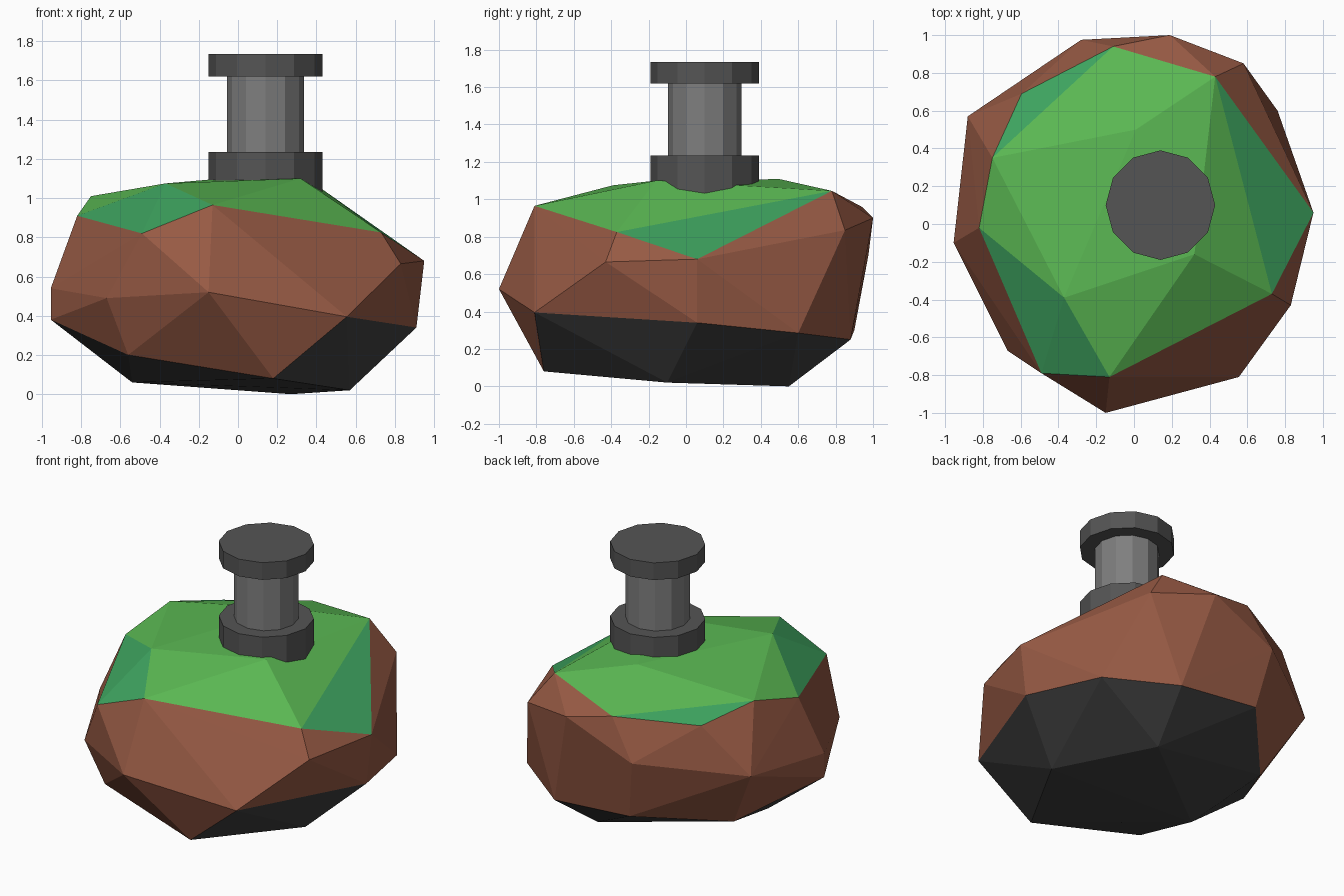
import bpy, bmesh

if "Cube" in bpy.data.objects:
    bpy.data.objects.remove(bpy.data.objects["Cube"])

def material(name, rgb):
    m = bpy.data.materials.new(name)
    m.diffuse_color = (*rgb, 1)
    m.use_nodes = True
    m.node_tree.nodes["Principled BSDF"].inputs["Base Color"].default_value = m.diffuse_color
    return m

GREEN = material("moss green", (0.105, 0.49, 0.088))
TEAL = material("dark moss green", (0.048, 0.37, 0.115))
BROWN = material("rock brown", (0.31, 0.102, 0.058))
CHARCOAL = material("charcoal", (0.052, 0.052, 0.052))
CAP = material("cap grey", (0.09, 0.09, 0.09))
POST = material("post grey", (0.21, 0.21, 0.21))

# Corner points of the faceted boulder, grouped by the band they bound
bands = {
    "moss": [(-.82, -.02, .91), (-.75, .35, 1.01), (-.11, .94, .96), (.43, .78, 1.045),
             (.73, -.37, .825), (-.13, -.81, .965), (-.37, -.39, 1.075), (.32, -.16, 1.10),
             (.01, .50, 1.108)],
    "moss_edge": [(-.49, -.79, .82), (-.595, .69, .93), (.95, .06, .68)],
    "rock": [(-.15, -1, .52), (.83, -.43, .665), (.58, .85, .835), (.19, 1, .90),
             (-.28, .975, .70), (-.88, .57, .62), (-.955, -.10, .54), (-.67, -.67, .49)],
    "base": [(.555, -.81, .395), (.91, .06, .34), (.76, .60, .285), (.36, .88, .25),
             (-.21, .90, .30), (-.65, .42, .20), (-.955, -.10, .38), (-.56, -.61, .20),
             (.18, -.76, .08), (-.54, -.10, .06), (.27, .55, 0), (.57, -.10, .02)],
}

# Boulder: hull of the points, coloured by which bands each face touches
bm = bmesh.new()
band_of = {}
for band, points in bands.items():
    for p in points:
        band_of[bm.verts.new(p)] = band
bmesh.ops.convex_hull(bm, input=bm.verts[:])
bmesh.ops.recalc_face_normals(bm, faces=bm.faces[:])
for f in bm.faces:
    touched = {band_of[v] for v in f.verts}
    if touched == {"base"}:
        f.material_index = 3
    elif touched <= {"moss", "moss_edge"}:
        f.material_index = 1 if "moss_edge" in touched else 0
    else:
        f.material_index = 2
mesh = bpy.data.meshes.new("boulder")
bm.to_mesh(mesh)
bm.free()
for m in (GREEN, TEAL, BROWN, CHARCOAL):
    mesh.materials.append(m)
bpy.context.collection.objects.link(bpy.data.objects.new("boulder", mesh))

# Bollard: twelve-sided foot, post and top cap
def drum(name, radius, z0, z1, mat):
    bpy.ops.mesh.primitive_cylinder_add(vertices=12, radius=radius, depth=z1 - z0,
                                        location=(.14, .10, (z0 + z1) / 2))
    ob = bpy.context.object
    ob.name = name
    ob.data.materials.append(mat)

drum("bollard_foot", .29, 1.0, 1.235, CAP)
drum("bollard_post", .197, 1.22, 1.63, POST)
drum("bollard_cap", .29, 1.62, 1.735, CAP)
